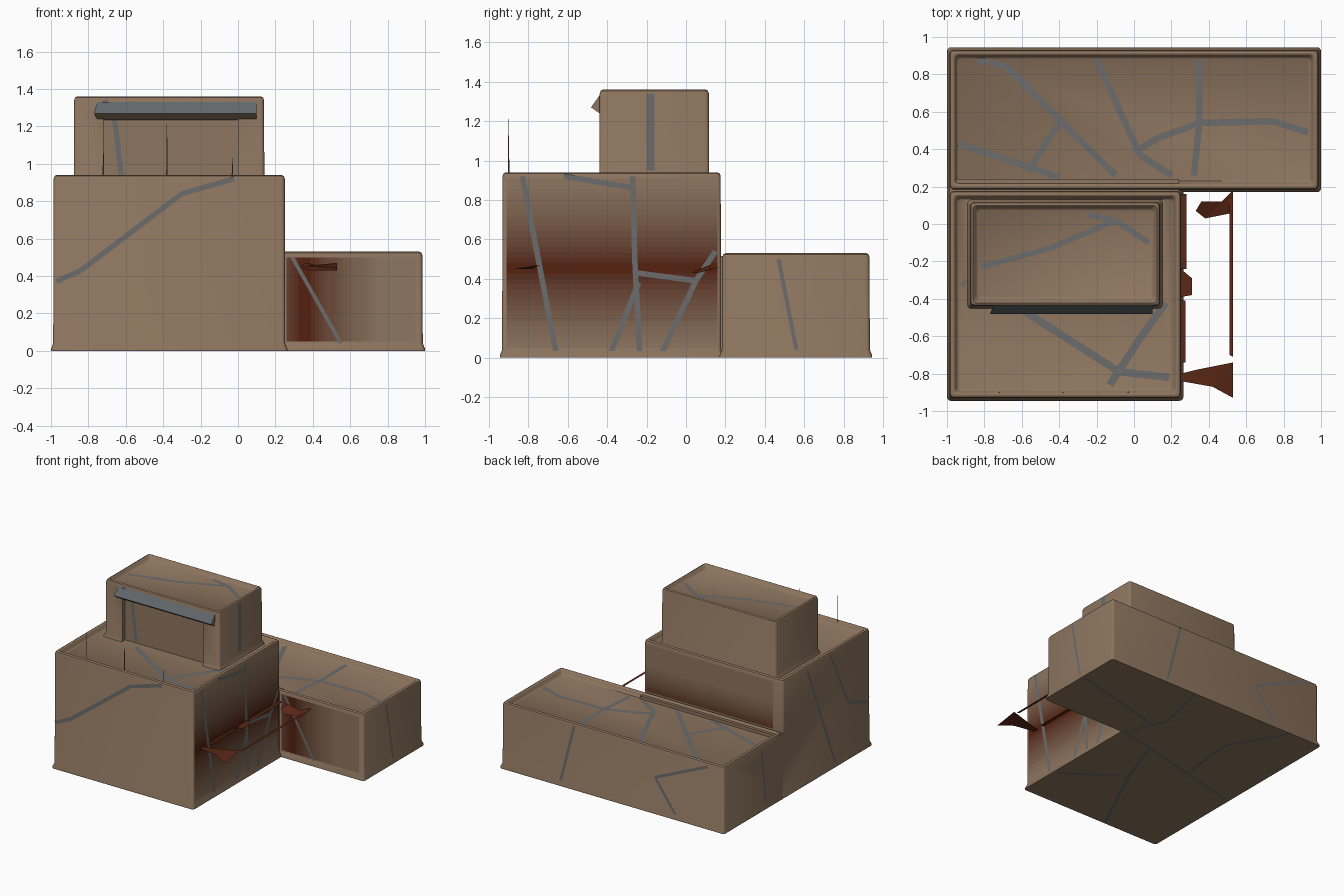
import bpy, bmesh, math
from mathutils import Vector

if "Cube" in bpy.data.objects:
    bpy.data.objects.remove(bpy.data.objects["Cube"])


def material(name, rgb):
    m = bpy.data.materials.new(name)
    m.diffuse_color = (*rgb, 1)
    m.use_nodes = True
    m.node_tree.nodes["Principled BSDF"].inputs["Base Color"].default_value = m.diffuse_color
    return m


BROWN = (0.27, 0.18, 0.115)
RED = (0.09, 0.015, 0.005)
brown = material("brown_plaster", BROWN)
grey = material("crack_grey", (0.15, 0.15, 0.15))
rust = material("rust", (0.1, 0.02, 0.008))
blue = material("blue_grey", (0.12, 0.14, 0.15))
N = 16
ramp = []
for i in range(N):
    t = i / (N - 1)
    ramp.append(material(f"stain_{i}", [a + (b - a) * t for a, b in zip(RED, BROWN)]))


def shade(ob):
    bpy.ops.object.select_all(action='DESELECT')
    ob.select_set(True)
    bpy.context.view_layer.objects.active = ob
    bpy.ops.object.shade_smooth_by_angle(angle=math.radians(40))


def finish(name, bm, mats):
    me = bpy.data.meshes.new(name)
    bm.to_mesh(me)
    bm.free()
    ob = bpy.data.objects.new(name, me)
    bpy.context.collection.objects.link(ob)
    for m in mats:
        me.materials.append(m)
    return ob


def rounded_rect(x0, x1, y0, y1, r, z, seg=3):
    pts = []
    corners = [(x1 - r, y1 - r), (x0 + r, y1 - r), (x0 + r, y0 + r), (x1 - r, y0 + r)]
    for k, (cx, cy) in enumerate(corners):
        for s in range(seg + 1):
            a = math.pi / 2 * (k + s / seg)
            pts.append((cx + r * math.cos(a), cy + r * math.sin(a), z))
    return pts


def block(name, x0, x1, y0, y1, z0, z1, rim=0.045, depth=0.04):
    # Flared base, straight wall, rounded parapet and sunken roof
    prof = [(0, z0), (0, z0 + 0.01), (0.012, z0 + 0.04), (0.014, z1 - 0.02), (0.019, z1 - 0.006),
            (0.03, z1), (rim - 0.01, z1), (rim, z1 - 0.01), (rim + 0.005, z1 - depth + 0.01),
            (rim + 0.015, z1 - depth)]
    bm = bmesh.new()
    rings = [[bm.verts.new(p) for p in rounded_rect(x0 + d, x1 - d, y0 + d, y1 - d, 0.02, z)]
             for d, z in prof]
    for a, b in zip(rings, rings[1:]):
        n = len(a)
        for i in range(n):
            bm.faces.new((a[i], a[(i + 1) % n], b[(i + 1) % n], b[i]))
    bm.faces.new(rings[0][::-1])
    bm.faces.new(rings[-1])
    return finish(name, bm, [brown])


def box(name, x0, x1, y0, y1, z0, z1):
    bm = bmesh.new()
    bmesh.ops.create_cube(bm, size=1)
    for v in bm.verts:
        v.co = Vector((x0 if v.co.x < 0 else x1, y0 if v.co.y < 0 else y1, z0 if v.co.z < 0 else z1))
    return finish(name, bm, [brown])


def combine(target, other, op):
    mod = target.modifiers.new(other.name, 'BOOLEAN')
    mod.object, mod.operation, mod.solver = other, op, 'EXACT'
    bpy.context.view_layer.objects.active = target
    bpy.ops.object.modifier_apply(modifier=mod.name)
    bpy.data.objects.remove(other)


# Three stacked masses merged into one shell, with a recess in the upper front
body = block("building_body", -1, 0.264, -0.945, 0.19, 0, 0.94)
combine(body, block("low_wing", -1, 1, 0.17, 0.945, 0, 0.53), 'UNION')
combine(body, box("joint", -0.987, 0.24, 0.1, 0.24, 0.002, 0.515), 'UNION')
upper = block("upper_storey", -0.89, 0.153, -0.452, 0.13, 0.89, 1.36, 0.04, 0.03)
combine(upper, box("recess", -0.72, 0, -0.5, -0.405, 0.8, 1.25), 'DIFFERENCE')
combine(body, upper, 'UNION')
shade(body)

# Wedge-shaped hood above the recess
bm = bmesh.new()
ends = []
for x, tip in ((-0.75, -0.02), (0.1, 0.0)):
    ends.append([bm.verts.new(p) for p in ((x, -0.432, 1.34), (x + tip, -0.482, 1.27),
                                           (x, -0.432, 1.235))])
a, b = ends
for i in range(3):
    f = bm.faces.new((a[i], a[(i + 1) % 3], b[(i + 1) % 3], b[i]))
    f.material_index = 1 if i == 0 else 0
bm.faces.new(a[::-1])
bm.faces.new(b)
bmesh.ops.recalc_face_normals(bm, faces=bm.faces)
finish("upper_hood", bm, [brown, blue])


def place(axis, level, u, v):
    return {'x': (level, u, v), 'y': (u, level, v), 'z': (u, v, level)}[axis]


def face_on(bm, axis, level, sign, corners, mat=0):
    f = bm.faces.new([bm.verts.new(place(axis, level, p, q)) for p, q in corners])
    f.material_index = mat
    f.normal_update()
    if f.normal.dot(Vector(place(axis, sign, 0, 0))) < 0:
        f.normal_flip()


def stain(name, axis, level, sign, along, lo, hi, c0, c1, centre, reach, n=32):
    # Rust-stained wall made of colour bands fading away from a centre line
    bm = bmesh.new()
    for i in range(n):
        s, e = lo + (hi - lo) * i / n, lo + (hi - lo) * (i + 1) / n
        quad = [(s, c0), (e, c0), (e, c1), (s, c1)]
        if along == 'v':
            quad = [(q, p) for p, q in quad]
        face_on(bm, axis, level, sign, quad, min(N - 1, int(abs((s + e) / 2 - centre) / reach * N)))
    finish(name, bm, ramp)


stain("stain_side", 'x', 0.252, 1, 'v', 0.05, 0.91, -0.91, 0.16, 0.46, 0.42)
stain("stain_wing", 'y', 0.182, -1, 'u', 0.26, 0.95, 0.05, 0.5, 0.36, 0.4)
stain("stain_back", 'y', 0.178, 1, 'v', 0.53, 0.91, -0.9, 0.23, 0.5, 0.25)


def cracks(name, axis, level, sign, paths, w=0.028):
    # Fine strips following each crack path on one flat side
    bm = bmesh.new()
    for path in paths:
        for (u0, v0), (u1, v1) in zip(path, path[1:]):
            d = Vector((u1 - u0, v1 - v0)).normalized() * w / 2
            n = Vector((-d.y, d.x))
            face_on(bm, axis, level, sign, [(u0 + n.x, v0 + n.y), (u0 - n.x, v0 - n.y),
                                            (u1 - n.x, v1 - n.y), (u1 + n.x, v1 + n.y)])
    finish(name, bm, [grey])


cracks("cracks_front", 'y', -0.936, -1, [[(-.97, .37), (-.84, .43), (-.3, .84), (-.02, .92)]])
cracks("cracks_wing_front", 'y', 0.179, -1, [[(.29, .5), (.55, .04)]], 0.02)
cracks("cracks_upper_front", 'y', -0.441, -1, [[(-.715, 1.34), (-.69, 1.3)]])
cracks("cracks_recess", 'y', -0.408, -1, [[(-.66, 1.24), (-.62, .91)]])
cracks("cracks_upper_side", 'x', 0.142, 1, [[(-.18, .95), (-.18, 1.34)]], 0.04)
cracks("cracks_side", 'x', 0.255, 1, [
    [(-.83, .92), (-.66, .03)], [(-.27, .92), (-.26, .5), (-.235, .03)],
    [(-.25, .43), (.05, .39), (.15, .54)], [(.05, .39), (-.12, .03)],
    [(-.24, .38), (-.38, .03)], [(-.62, .92), (-.26, .86)]])
cracks("cracks_wing_end", 'x', 0.989, 1, [[(.47, .5), (.56, .04)]], 0.02)
cracks("cracks_back", 'y', 0.936, 1, [[(.34, .51), (.46, .04)],
                                      [(-.85, .5), (-.38, .29), (-.56, .04)]], 0.022)
cracks("cracks_left", 'x', -0.99, -1, [[(.45, .48), (.4, .04)], [(-.13, .9), (-.48, .04)],
                                       [(-.42, .92), (-.65, .45), (-.9, .36)]], 0.022)
cracks("cracks_wing_roof", 'z', 0.493, 1, [
    [(-.94, .43), (-.4, .25)], [(-.84, .88), (-.68, .84), (-.1, .26)],
    [(-.38, .57), (-.57, .28)], [(-.2, .88), (.03, .37), (.2, .26)],
    [(.35, .88), (.35, .55), (.32, .26)],
    [(.93, .49), (.74, .55), (.35, .54), (.13, .46), (.01, .39)]], 0.035)
cracks("cracks_main_roof", 'z', 0.903, 1, [
    [(-.58, -.47), (-.08, -.79), (.19, -.82)], [(-.13, -.86), (.04, -.6), (.17, -.42)],
    [(-.92, -.31), (-.9, -.32)]], 0.04)
cracks("cracks_upper_roof", 'z', 1.333, 1, [[(-.82, -.23), (-.45, -.13), (-.1, .02), (-.25, .05)],
                                            [(-.1, .02), (.08, -.1)]], 0.03)
cracks("cracks_floor", 'z', -0.002, -1, [
    [(.25, .18), (-.05, .12), (-.96, -.1)], [(.25, .18), (.1, .5), (.2, .93)],
    [(-.05, .12), (-.2, -.3), (.24, -.6)], [(-.2, -.3), (-.5, -.93)],
    [(-.5, .02), (-.45, .5), (-.7, .93)], [(.15, .4), (.97, .6)]], 0.025)

# Tattered remains of the side awning
bm = bmesh.new()
scraps = [
    [(.25, -.8, .45), (.33, -.78, .45), (.53, -.74, .47), (.53, -.93, .44), (.42, -.87, .45), (.25, -.84, .45)],
    [(.51, -.7, .45), (.53, -.71, .45), (.53, .16, .45), (.51, .16, .45)],
    [(.33, .07, .45), (.38, .03, .43), (.53, .06, .43), (.53, .18, .46), (.47, .12, .45), (.36, .12, .47)],
    [(.25, -.74, .45), (.275, -.74, .45), (.275, -.41, .45), (.25, -.41, .45)],
    [(.25, -.39, .45), (.31, -.38, .45), (.31, -.29, .45), (.25, -.24, .45)],
    [(.25, -.24, .45), (.28, -.24, .45), (.28, .16, .45), (.25, .16, .45)]]
for s in scraps:
    bm.faces.new([bm.verts.new(p) for p in s])
bmesh.ops.triangulate(bm, faces=bm.faces[:])
finish("torn_awning", bm, [rust])

# Thin spikes standing on the front parapet
for x, h in ((-.72, .21), (-.38, .28), (-.03, .1)):
    bm = bmesh.new()
    bmesh.ops.create_cone(bm, cap_ends=True, segments=4, radius1=0.004, radius2=0.001, depth=h)
    ob = finish("roof_spike", bm, [brown])
    ob.location = (x, -0.9, 0.93 + h / 2)
